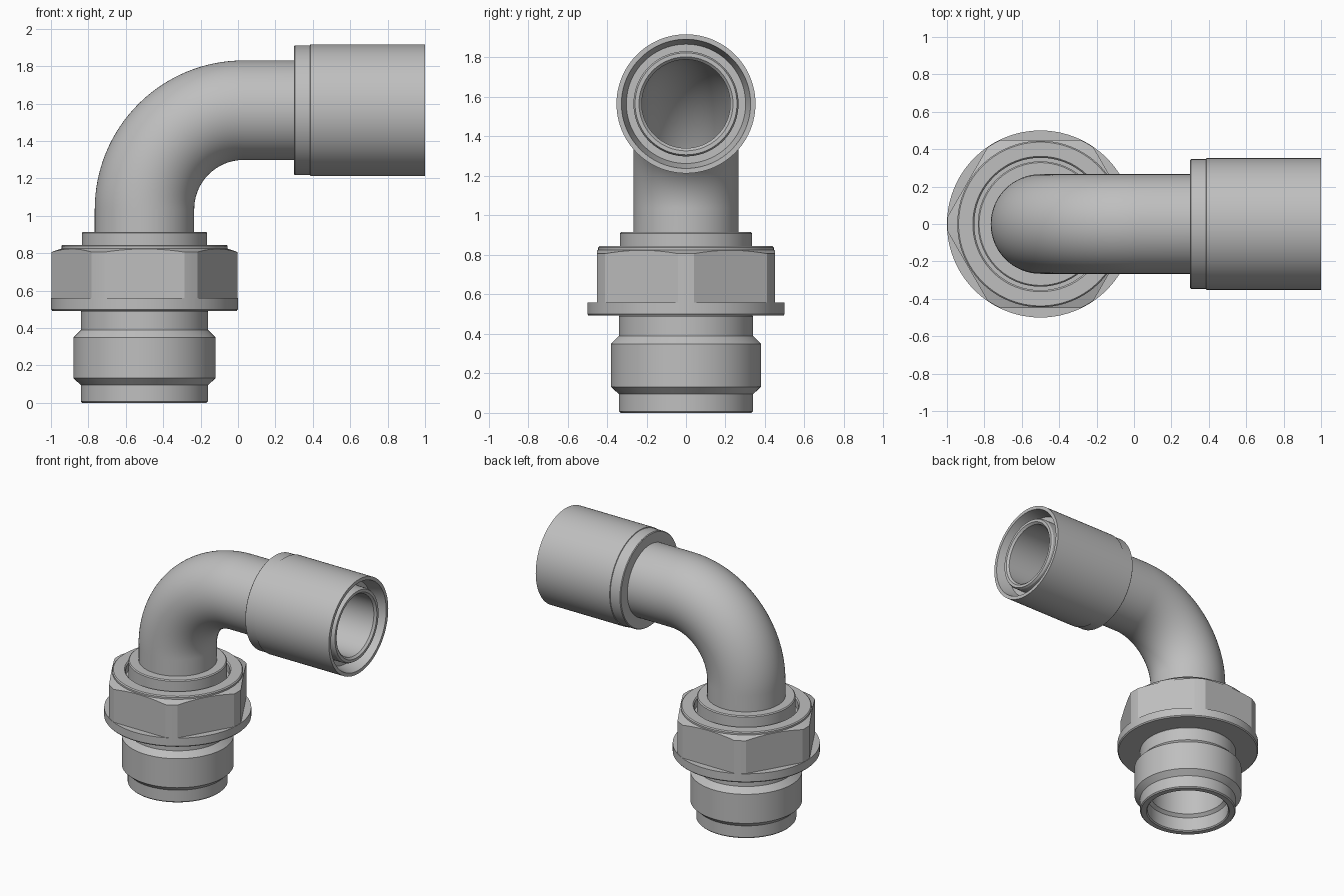
import bpy, bmesh, math
from mathutils import Vector

if "Cube" in bpy.data.objects:
    bpy.data.objects.remove(bpy.data.objects["Cube"])

AXIS_X = -0.5      # vertical axis of the fitting
PIPE_Z = 1.565     # height of the horizontal pipe axis
SEG = 96

metal = bpy.data.materials.new("grey metal")
metal.diffuse_color = (0.52, 0.52, 0.52, 1)
metal.use_nodes = True
metal.node_tree.nodes["Principled BSDF"].inputs["Base Color"].default_value = metal.diffuse_color


def loft(name, rings):
    """Skin closed rings of points; the last ring joins back to the first."""
    bm = bmesh.new()
    vs = [[bm.verts.new(p) for p in ring] for ring in rings]
    n = len(vs[0])
    for a, b in zip(vs, vs[1:] + vs[:1]):
        for i in range(n):
            j = (i + 1) % n
            bm.faces.new((a[i], a[j], b[j], b[i]))
    bmesh.ops.recalc_face_normals(bm, faces=bm.faces)
    mesh = bpy.data.meshes.new(name)
    bm.to_mesh(mesh)
    bm.free()
    mesh.materials.append(metal)
    obj = bpy.data.objects.new(name, mesh)
    bpy.context.collection.objects.link(obj)
    bpy.ops.object.select_all(action='DESELECT')
    obj.select_set(True)
    bpy.context.view_layer.objects.active = obj
    bpy.ops.object.shade_smooth_by_angle(angle=math.radians(20))
    return obj


ANGLES = [2 * math.pi * i / SEG for i in range(SEG)]


def circle(center, u, v, r):
    return [center + r * (math.cos(a) * u + math.sin(a) * v) for a in ANGLES]


X, Y, Z = Vector((1, 0, 0)), Vector((0, 1, 0)), Vector((0, 0, 1))


def lathe_z(name, profile):
    return loft(name, [circle(Vector((AXIS_X, 0, z)), X, Y, r) for r, z in profile])


def lathe_x(name, profile):
    return loft(name, [circle(Vector((x, 0, PIPE_Z)), Y, Z, r) for r, x in profile])


# Stepped, hollow lower body with the collar above the nut
lathe_z("body", [
    (0.295, 0), (0.332, 0), (0.34, 0.008), (0.34, 0.095), (0.38, 0.132),
    (0.38, 0.35), (0.34, 0.39), (0.34, 0.488), (0.335, 0.495), (0.335, 0.908),
    (0.328, 0.915), (0.25, 0.915), (0.25, 0.5), (0.225, 0.5), (0.225, 0.42),
    (0.265, 0.38), (0.265, 0.13), (0.287, 0.11), (0.287, 0.008)])

# Hexagonal nut with turned corners, bottom flange and chamfered top
FLAT, CORNER = 0.45, 0.498
half = math.acos(FLAT / CORNER)
nut_angles = []
for k in range(6):
    mid = math.radians(30 + 60 * k)
    nut_angles += [mid + half * (i / 6 - 1) for i in range(13)]
    gap = math.radians(60) - 2 * half
    nut_angles += [mid + half + gap * f for f in (0.33, 0.67)]


def hex_radius(a):
    off = (a % math.radians(60)) - math.radians(30)
    return min(CORNER, FLAT / math.cos(off))


def nut_ring(radius, height):
    pts = []
    for a in nut_angles:
        r = radius or hex_radius(a)
        z = height if height else 0.825 - 0.35 * (r - 0.445)
        pts.append((AXIS_X + r * math.cos(a), r * math.sin(a), z))
    return pts


# A radius of None follows the hexagon, a height of None follows the chamfer
loft("hex_nut", [nut_ring(r, z) for r, z in [
    (0.32, 0.492), (0.493, 0.492), (0.5, 0.5), (0.5, 0.56), (None, 0.56),
    (None, None), (0.445, 0.825), (0.445, 0.838), (0.438, 0.845),
    (0.362, 0.845), (0.354, 0.836), (0.354, 0.78), (0.32, 0.78)]])

# Bent pipe: straight riser, quarter bend, straight run, hollow throughout
BEND = 0.53
path = [(Vector((AXIS_X, 0, 0.5)), X)]
STEPS = 32
for i in range(STEPS + 1):
    t = math.pi / 2 * i / STEPS
    out = Vector((math.cos(t), 0, -math.sin(t)))
    path.append((Vector((AXIS_X + BEND, 0, PIPE_Z - BEND)) - BEND * out, out))
end = Vector((0, 0, PIPE_Z))
path += [(end + 0.3 * X, -Z), (end + 0.97 * X, -Z)]
outer = [circle(c, u, Y, 0.266) for c, u in path]
inner = [circle(c, u, Y, 0.224) for c, u in path]
lip = [circle(end + 0.985 * X, -Z, Y, r) for r in (0.258, 0.238)]
loft("bent_pipe", outer + lip + inner[::-1])

# Sleeve around the pipe end with a tapered recess at its mouth
lathe_x("sleeve", [
    (0.25, 0.3), (0.342, 0.3), (0.347, 0.305), (0.347, 0.385), (0.352, 0.387),
    (0.352, 1.0), (0.327, 1.0), (0.302, 0.9), (0.25, 0.9)])
